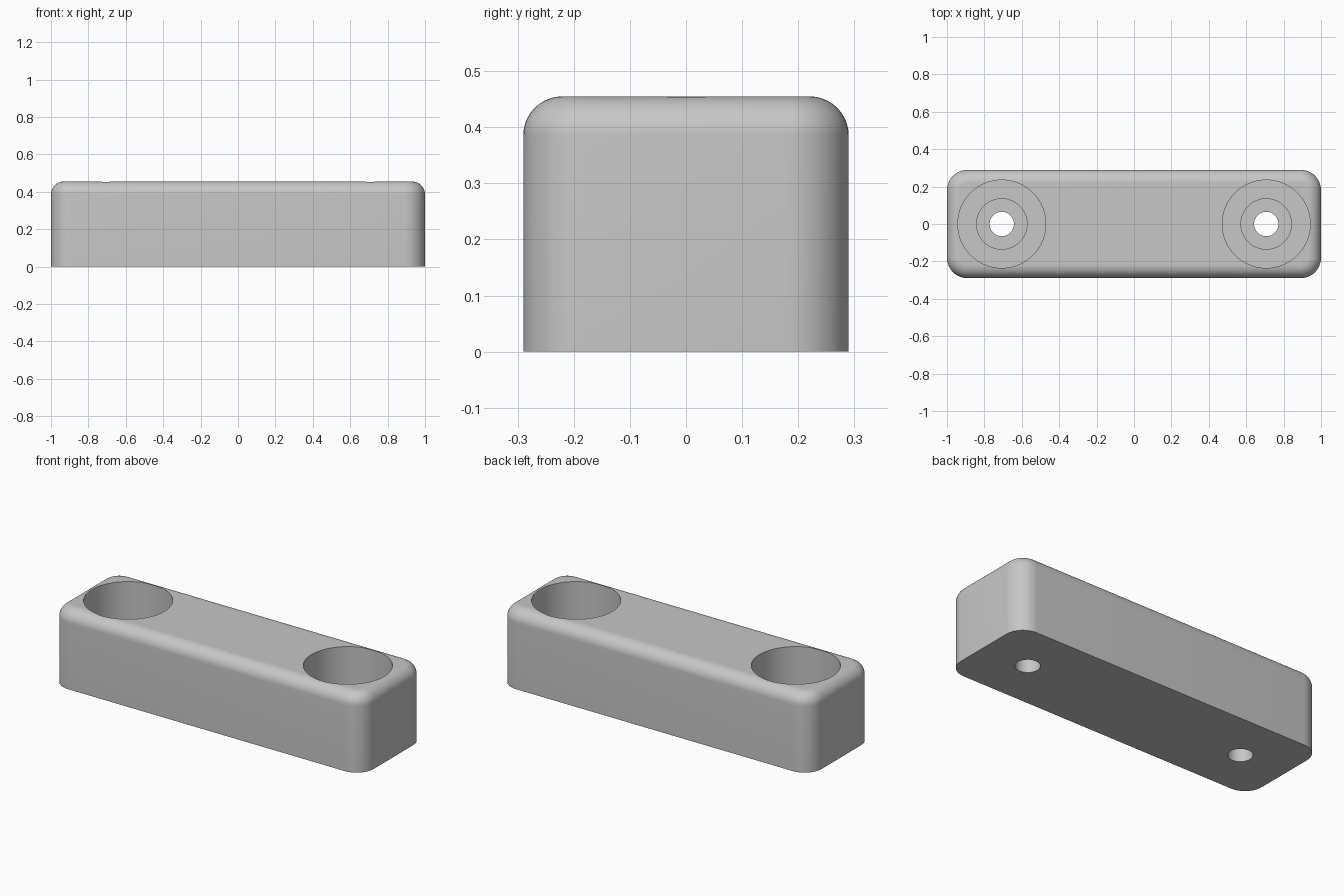
import bpy, bmesh, math
from mathutils import Matrix

default = bpy.data.objects.get("Cube")
if default:
    bpy.data.objects.remove(default, do_unlink=True)

LENGTH, WIDTH, HEIGHT = 2.0, 0.58, 0.455
CORNER, TOP_FILLET = 0.11, 0.07
HOLE_X = 0.707

grey = bpy.data.materials.new("plain grey")
grey.use_nodes = True
colour = (0.57, 0.57, 0.57, 1)
grey.diffuse_color = colour
grey.node_tree.nodes["Principled BSDF"].inputs["Base Color"].default_value = colour


def add_object(name, bm):
    mesh = bpy.data.meshes.new(name)
    bm.to_mesh(mesh)
    bm.free()
    mesh.materials.append(grey)
    obj = bpy.data.objects.new(name, mesh)
    bpy.context.collection.objects.link(obj)
    return obj


def rounded_block():
    bm = bmesh.new()
    size = Matrix.Diagonal((LENGTH, WIDTH, HEIGHT, 1))
    bmesh.ops.create_cube(bm, size=1, matrix=Matrix.Translation((0, 0, HEIGHT / 2)) @ size)
    # Round the upright corners, then the rim of the top face
    upright = [e for e in bm.edges if abs(e.verts[0].co.z - e.verts[1].co.z) > 0.1]
    bmesh.ops.bevel(bm, geom=upright, offset=CORNER, segments=12, profile=0.5, affect='EDGES')
    rim = [e for e in bm.edges if all(v.co.z > HEIGHT - 0.001 for v in e.verts)]
    bmesh.ops.bevel(bm, geom=rim, offset=TOP_FILLET, segments=10, profile=0.5, affect='EDGES')
    return add_object("block", bm)


def stepped_cutter(x):
    # Stepped bore: wide recess, screw head seat, through hole
    profile = [(0, -0.1), (0.065, -0.1), (0.065, 0.1), (0.135, 0.1),
               (0.135, 0.2), (0.235, 0.2), (0.235, 0.6), (0, 0.6)]
    bm = bmesh.new()
    verts = [bm.verts.new((r, 0, z)) for r, z in profile]
    edges = [bm.edges.new(pair) for pair in zip(verts, verts[1:])]
    bmesh.ops.spin(bm, geom=verts + edges, cent=(0, 0, 0), axis=(0, 0, 1),
                   angle=math.tau, steps=64, use_merge=False)
    bmesh.ops.remove_doubles(bm, verts=bm.verts, dist=0.0001)
    bmesh.ops.recalc_face_normals(bm, faces=bm.faces)
    bmesh.ops.translate(bm, verts=bm.verts, vec=(x, 0, 0))
    return add_object("bore_cutter", bm)


block = rounded_block()
bpy.context.view_layer.objects.active = block
for side in (-1, 1):
    cutter = stepped_cutter(side * HOLE_X)
    cutter.hide_render = True
    bore = block.modifiers.new("bore", 'BOOLEAN')
    bore.operation = 'DIFFERENCE'
    bore.solver = 'EXACT'
    bore.object = cutter
    bpy.ops.object.modifier_apply(modifier=bore.name)
    bpy.data.objects.remove(cutter, do_unlink=True)

bpy.ops.object.select_all(action='DESELECT')
block.select_set(True)
bpy.ops.object.shade_smooth_by_angle(angle=math.radians(30))
